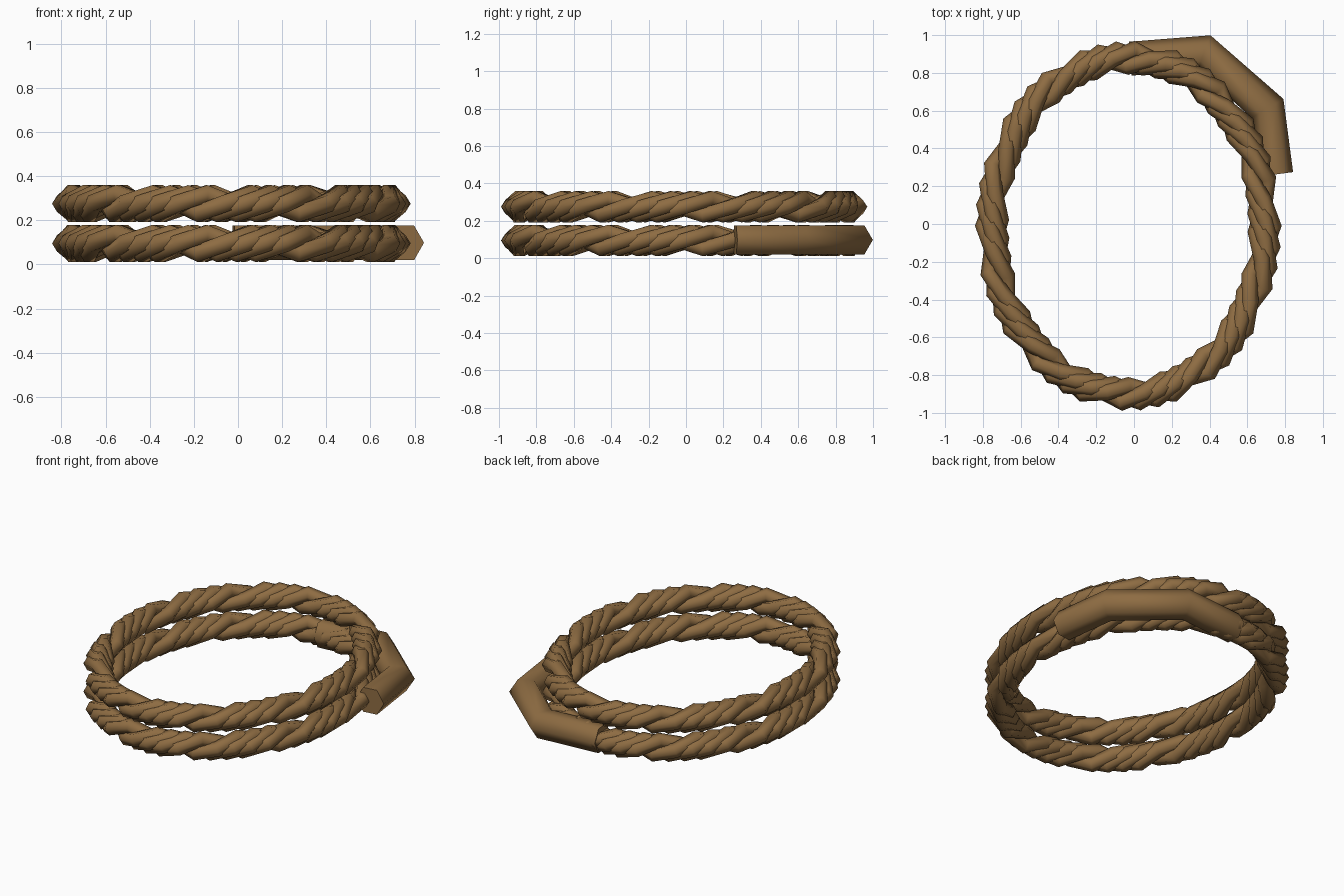
import bpy, math
from mathutils import Vector

if "Cube" in bpy.data.objects:
    bpy.data.objects.remove(bpy.data.objects["Cube"])

mat = bpy.data.materials.new("rope_brown")
mat.diffuse_color = (0.27, 0.15, 0.055, 1)
mat.use_nodes = True
mat.node_tree.nodes["Principled BSDF"].inputs["Base Color"].default_value = mat.diffuse_color

CX, CY, RX, RY = -0.03, -0.01, 0.722, 0.89
STRANDS, TURNS, STEPS = 4, 10, 4
OFFSET, RADIUS = 0.045, 0.045


def sweep(name, paths, radius, closed, sides=6):
    """Sweep a regular polygon along each path, mitred at the corners."""
    verts, faces = [], []
    for pts in paths:
        n, base = len(pts), len(verts)
        for i, p in enumerate(pts):
            if closed:
                a, b = pts[i - 1], pts[(i + 1) % n]
            else:
                a, b = pts[max(i - 1, 0)], pts[min(i + 1, n - 1)]
            t = (b - a).normalized()
            side = t.cross(Vector((0, 0, 1))).normalized()
            up = side.cross(t)
            d = (pts[(i + 1) % n] - p).normalized() if closed or i < n - 1 else t
            miter = 1 / max(abs(d.dot(t)), 0.5) if not closed else 1
            for k in range(sides):
                w = 2 * math.pi * k / sides
                verts.append(p + radius * (side * math.cos(w) * miter + up * math.sin(w)))
        for i in range(n if closed else n - 1):
            j = (i + 1) % n
            for k in range(sides):
                m = (k + 1) % sides
                faces.append([base + i * sides + k, base + i * sides + m,
                              base + j * sides + m, base + j * sides + k][::-1])
        if not closed:
            faces.append([base + k for k in range(sides)])
            faces.append([base + (n - 1) * sides + k for k in range(sides)][::-1])
    me = bpy.data.meshes.new(name)
    me.from_pydata(verts, [], faces)
    me.materials.append(mat)
    ob = bpy.data.objects.new(name, me)
    bpy.context.collection.objects.link(ob)
    bpy.context.view_layer.objects.active = ob
    ob.select_set(True)
    bpy.ops.object.mode_set(mode='EDIT')
    bpy.ops.mesh.select_all(action='SELECT')
    bpy.ops.mesh.normals_make_consistent(inside=False)
    bpy.ops.object.mode_set(mode='OBJECT')
    bpy.ops.object.shade_smooth_by_angle(angle=math.radians(62))
    ob.select_set(False)
    return ob


def strand(z, s):
    """One helical strand winding round the elliptical coil."""
    pts, n = [], TURNS * STEPS * STRANDS // 4
    for i in range(n):
        a = 2 * math.pi * (i + s / STRANDS) / n
        phi = 2 * math.pi * i / STEPS + math.pi / 2 * s
        nrm = Vector((math.cos(a) / RX, math.sin(a) / RY, 0)).normalized()
        c = Vector((CX + RX * math.cos(a), CY + RY * math.sin(a), z))
        pts.append(c + OFFSET * (nrm * math.cos(phi) + Vector((0, 0, math.sin(phi)))))
    return pts


# Two stacked coils of twisted rope
for name, z in (("lower_coil", 0.095), ("upper_coil", 0.275)):
    sweep(name, [strand(z, s) for s in range(STRANDS)], RADIUS, True)

# Loose rope end leaving the lower coil
tail = [(-0.02, 0.875), (0.372, 0.908), (0.707, 0.612), (0.753, 0.263)]
sweep("loose_end", [[Vector((x, y, 0.098)) for x, y in tail]], 0.09, False)
